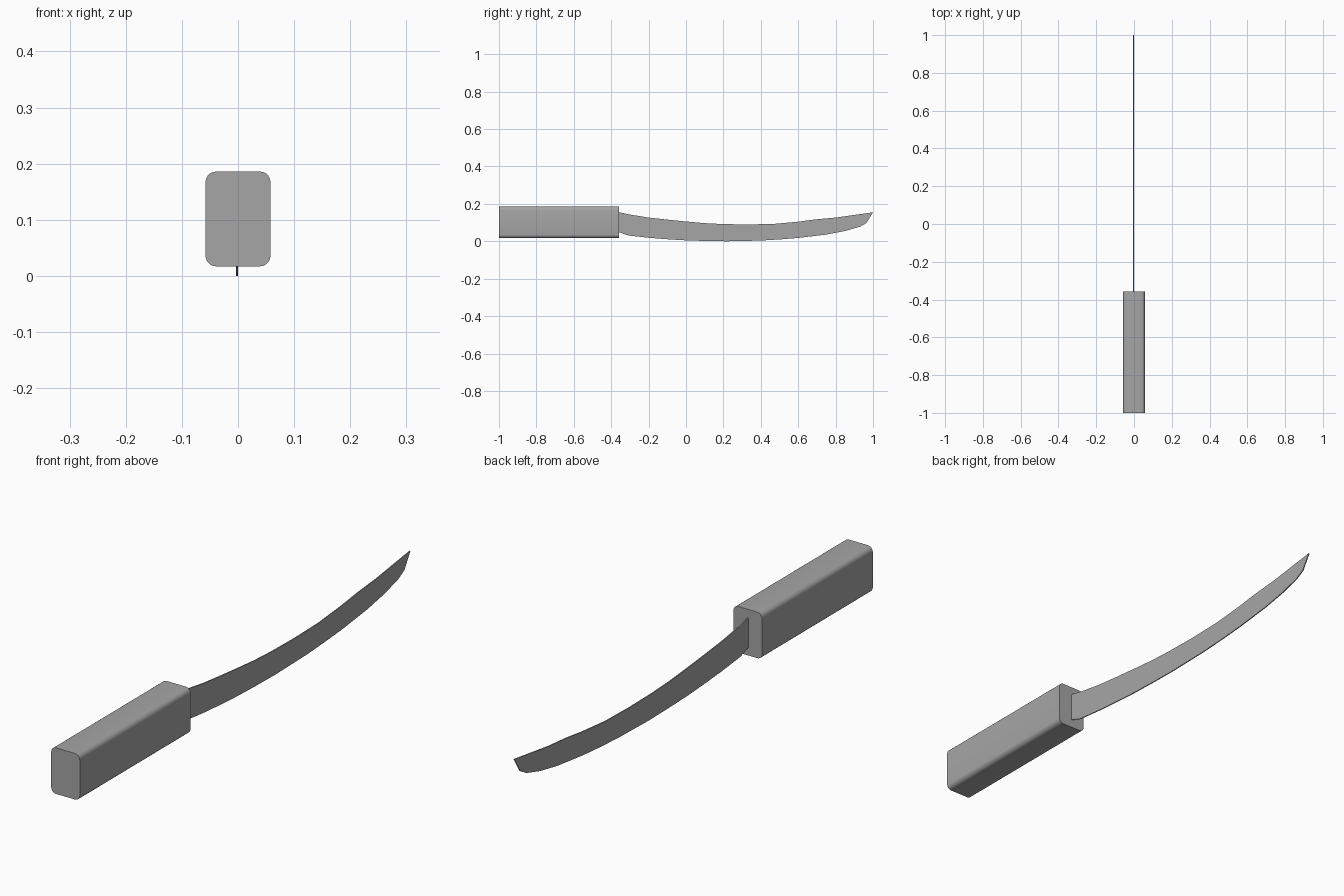
import bpy, bmesh, math

if "Cube" in bpy.data.objects:
    bpy.data.objects.remove(bpy.data.objects["Cube"])

grey = bpy.data.materials.new("plain grey")
grey.diffuse_color = (0.38, 0.38, 0.38, 1)
grey.use_nodes = True
grey.node_tree.nodes["Principled BSDF"].inputs["Base Color"].default_value = grey.diffuse_color


def extrude_outline(name, points, direction):
    """Close an outline into a face and extrude it into a solid."""
    bm = bmesh.new()
    face = bm.faces.new([bm.verts.new(p) for p in points])
    moved = bmesh.ops.extrude_face_region(bm, geom=[face])["geom"]
    verts = [g for g in moved if isinstance(g, bmesh.types.BMVert)]
    bmesh.ops.translate(bm, verts=verts, vec=direction)
    bmesh.ops.recalc_face_normals(bm, faces=bm.faces)
    mesh = bpy.data.meshes.new(name)
    bm.to_mesh(mesh)
    bm.free()
    mesh.materials.append(grey)
    obj = bpy.data.objects.new(name, mesh)
    bpy.context.collection.objects.link(obj)
    return obj


# Handle: rounded rectangle section running along y
HALF_W, Z_LOW, Z_HIGH, RADIUS, STEPS = 0.058, 0.017, 0.186, 0.019, 5
section = []
corners = [(1, Z_HIGH - RADIUS, 0), (-1, Z_HIGH - RADIUS, 90),
           (-1, Z_LOW + RADIUS, 180), (1, Z_LOW + RADIUS, 270)]
for side, cz, start in corners:
    for i in range(STEPS + 1):
        a = math.radians(start + 90 * i / STEPS)
        section.append((side * (HALF_W - RADIUS) + RADIUS * math.cos(a), -1.0,
                        cz + RADIUS * math.sin(a)))
handle = extrude_outline("handle", section, (0, 0.642, 0))

# Blade: thin curved plate, drawn as (y, z) outline
spine = [(-0.36, 0.156), (-0.30, 0.143), (-0.20, 0.127), (-0.10, 0.116),
         (0.0, 0.106), (0.10, 0.097), (0.20, 0.092), (0.33, 0.090),
         (0.47, 0.093), (0.60, 0.105), (0.70, 0.118), (0.80, 0.127),
         (0.90, 0.141), (1.0, 0.155)]
edge = [(0.965, 0.098), (0.93, 0.078), (0.85, 0.055), (0.75, 0.036),
        (0.60, 0.018), (0.50, 0.010), (0.40, 0.004), (0.22, 0.0),
        (0.10, 0.002), (0.0, 0.005), (-0.10, 0.011), (-0.20, 0.019),
        (-0.31, 0.031), (-0.36, 0.049)]
THICK = 0.004
blade = extrude_outline("blade", [(-THICK, y, z) for y, z in spine + edge],
                        (THICK, 0, 0))

# Smooth the rounded edges, keep the hard ones
for obj in (handle, blade):
    bpy.ops.object.select_all(action='DESELECT')
    obj.select_set(True)
    bpy.context.view_layer.objects.active = obj
    bpy.ops.object.shade_smooth_by_angle(angle=math.radians(30))
